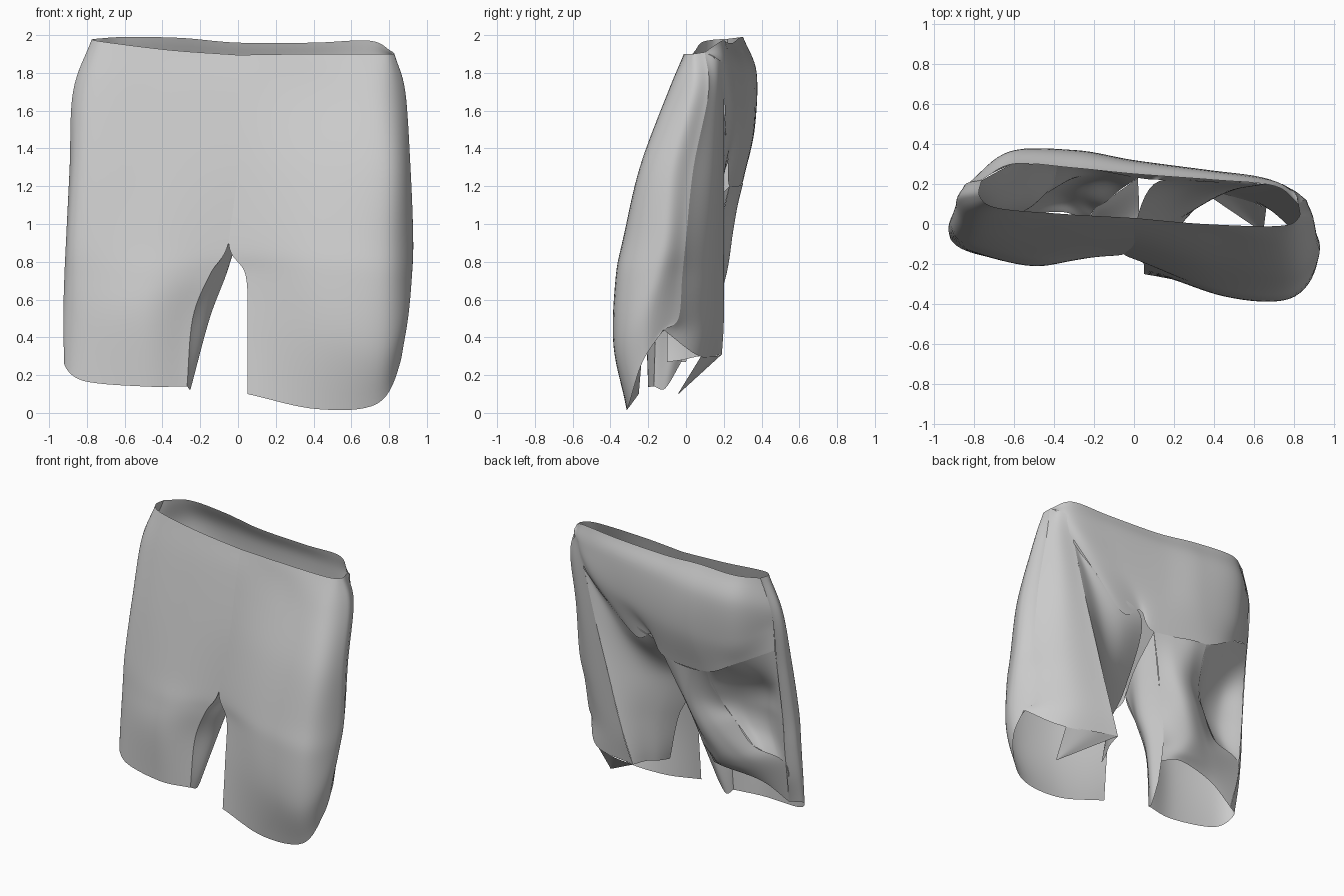
import bpy
from mathutils import Vector


def spline(pts, n):
    """Smooth curve through the points, n steps per span."""
    p = [Vector(q) for q in pts]
    p = [2 * p[0] - p[1]] + p + [2 * p[-1] - p[-2]]
    out = []
    for i in range(1, len(p) - 2):
        a, b, c, d = p[i - 1:i + 3]
        for k in range(n):
            t = k / n
            out.append(0.5 * (2 * b + (c - a) * t + (2 * a - 5 * b + 4 * c - d) * t * t
                              + (3 * b - a - 3 * c + d) * t ** 3))
    return out + [p[-2]]


def sheet(name, rows, n=8):
    """Smooth cloth panel through rows of guide points."""
    across = [spline(r, n) for r in rows]
    cols = [spline(c, n) for c in zip(*across)]
    h = len(cols[0])
    verts = [v for c in cols for v in c]
    faces = [(i * h + j, i * h + j + 1, (i + 1) * h + j + 1, (i + 1) * h + j)
             for i in range(len(cols) - 1) for j in range(h - 1)]
    me = bpy.data.meshes.new(name)
    me.from_pydata(verts, [], faces)
    me.polygons.foreach_set("use_smooth", [True] * len(faces))
    ob = bpy.data.objects.new(name, me)
    bpy.context.collection.objects.link(ob)
    return ob


# Front of the -x leg, wrapping round its outer side
sheet("left_front", [
    [(-.76, .22, 1.98), (-.77, .14, 1.975), (-.68, .08, 1.96), (-.35, .05, 1.92), (0, .03, 1.895)],
    [(-.84, .2, 1.72), (-.87, .12, 1.7), (-.76, .03, 1.7), (-.4, 0, 1.7), (0, -.02, 1.7)],
    [(-.85, .15, 1.3), (-.89, .07, 1.3), (-.8, -.04, 1.3), (-.4, -.08, 1.3), (0, -.1, 1.3)],
    [(-.86, .1, .92), (-.91, .02, .92), (-.83, -.09, .92), (-.45, -.15, .92), (-.05, -.15, .9)],
    [(-.86, .08, .7), (-.92, 0, .7), (-.83, -.11, .7), (-.47, -.19, .72), (-.15, -.16, .73)],
    [(-.86, .05, .47), (-.925, -.03, .48), (-.82, -.13, .48), (-.5, -.21, .5), (-.24, -.16, .5)],
    [(-.84, 0, .27), (-.92, -.06, .26), (-.82, -.14, .17), (-.5, -.2, .14), (-.27, -.17, .14)],
])

# Front of the +x leg, wrapping round its outer side
sheet("right_front", [
    [(0, .03, 1.895), (.35, 0, 1.9), (.72, -.01, 1.9), (.82, .03, 1.9), (.82, .1, 1.91)],
    [(0, -.02, 1.7), (.4, -.06, 1.7), (.75, -.1, 1.68), (.88, .02, 1.7), (.86, .12, 1.7)],
    [(0, -.1, 1.3), (.4, -.2, 1.3), (.78, -.24, 1.3), (.91, -.09, 1.3), (.87, .04, 1.3)],
    [(-.05, -.15, .9), (.4, -.3, .92), (.78, -.32, .92), (.925, -.13, .92), (.87, 0, .92)],
    [(.04, -.19, .73), (.42, -.34, .72), (.78, -.36, .7), (.92, -.17, .72), (.84, -.02, .72)],
    [(.05, -.22, .45), (.45, -.36, .4), (.77, -.37, .35), (.9, -.22, .5), (.82, -.04, .5)],
    [(.05, -.25, .1), (.42, -.31, .02), (.74, -.3, .05), (.86, -.23, .27), (.86, -.12, .44)],
])

# Stretched back of the +x leg, from its outer side to the ridge
sheet("right_side", [
    [(.82, .1, 1.91), (.8, .16, 1.88), (.74, .2, 1.85)],
    [(.86, .12, 1.7), (.79, .17, 1.67), (.69, .2, 1.65)],
    [(.87, .04, 1.3), (.75, .15, 1.3), (.6, .2, 1.3)],
    [(.87, 0, .92), (.7, .13, .92), (.49, .2, .92)],
    [(.84, -.02, .72), (.66, .12, .7), (.42, .2, .68)],
    [(.82, -.04, .5), (.62, .11, .48), (.36, .2, .48)],
    [(.86, -.12, .44), (.68, .07, .3), (.3, .19, .31)],
])

# Recessed wall behind the +x leg, joining the seat's diagonal edge to the crotch
sheet("right_inner_wall", [
    [(.69, .2, 1.65), (.64, .2, 1.6), (.55, .21, 1.52), (.4, .21, 1.4)],
    [(.6, .2, 1.3), (.44, .16, 1.28), (.26, .18, 1.25), (.1, .2, 1.28)],
    [(.49, .2, .92), (.3, .07, .92), (.13, -.02, .93), (0, -.09, .92)],
    [(.4, .2, .6), (.3, .07, .6), (.21, -.02, .6), (.13, -.1, .6)],
    [(.3, .19, .31), (.27, .07, .3), (.23, -.02, .28), (.2, -.1, .27)],
])

# Seat panel, cut diagonally on the +x side
sheet("seat", [
    [(-.76, .22, 1.98), (-.6, .3, 1.99), (-.3, .28, 1.985), (0, .25, 1.96),
     (.4, .22, 1.96), (.7, .19, 1.97), (.82, .1, 1.91)],
    [(-.83, .2, 1.78), (-.62, .36, 1.8), (-.3, .36, 1.8), (0, .31, 1.8),
     (.4, .26, 1.82), (.68, .22, 1.83), (.8, .16, 1.86)],
    [(-.84, .18, 1.62), (-.62, .34, 1.52), (-.3, .36, 1.5), (0, .31, 1.5),
     (.3, .27, 1.55), (.55, .24, 1.6), (.7, .2, 1.68)],
    [(-.845, .17, 1.45), (-.62, .29, 1.34), (-.38, .3, 1.22), (.02, .23, 1.2),
     (.13, .22, 1.33), (.27, .2, 1.27), (.55, .21, 1.52)],
])

# Hollow where the back of the -x leg sinks inward
sheet("left_hollow", [
    [(-.38, .3, 1.22), (-.5, .3, 1.28), (-.62, .29, 1.34), (-.845, .17, 1.45)],
    [(-.38, .25, 1.1), (-.52, .15, 1.1), (-.7, .09, 1.12), (-.855, .12, 1.15)],
    [(-.42, .17, .95), (-.53, .08, .93), (-.7, .04, .92), (-.86, .1, .92)],
    [(-.5, .13, .82), (-.58, .06, .78), (-.72, .03, .76), (-.86, .08, .72)],
    [(-.62, .1, .66), (-.7, .07, .62), (-.78, .06, .6), (-.86, .065, .58)],
])

# Back strip of the -x leg, running below the hollow
sheet("left_back", [
    [(.02, .23, 1.2), (-.13, .27, 1.2), (-.26, .3, 1.21), (-.38, .3, 1.22)],
    [(-.07, .17, .95), (-.17, .24, .95), (-.28, .24, .96), (-.42, .17, .95)],
    [(-.14, .11, .74), (-.26, .21, .74), (-.38, .2, .77), (-.5, .13, .82)],
    [(-.19, .08, .57), (-.35, .16, .57), (-.5, .14, .6), (-.62, .1, .66)],
    [(-.22, .04, .48), (-.36, .11, .47), (-.6, .09, .5), (-.86, .065, .58)],
    [(-.23, 0, .4), (-.36, .06, .42), (-.64, .03, .38), (-.84, 0, .27)],
])

# Inner thigh of the -x leg
sheet("left_inner_wall", [
    [(-.05, -.15, .9), (.02, .03, 1.0), (.02, .23, 1.2)],
    [(-.15, -.16, .73), (-.06, -.03, .74), (-.12, .13, .8)],
    [(-.24, -.16, .5), (-.15, -.04, .5), (-.2, .07, .53)],
    [(-.27, -.17, .14), (-.25, -.11, .13), (-.24, -.03, .26)],
])

# Loose torn flap hanging from the back hem of the +x leg
sheet("hem_flap", [
    [(.3, .19, .31), (.48, .15, .3), (.66, .08, .3)],
    [(.64, -.04, .1), (.642, -.04, .1), (.645, -.04, .105)],
], 6)
